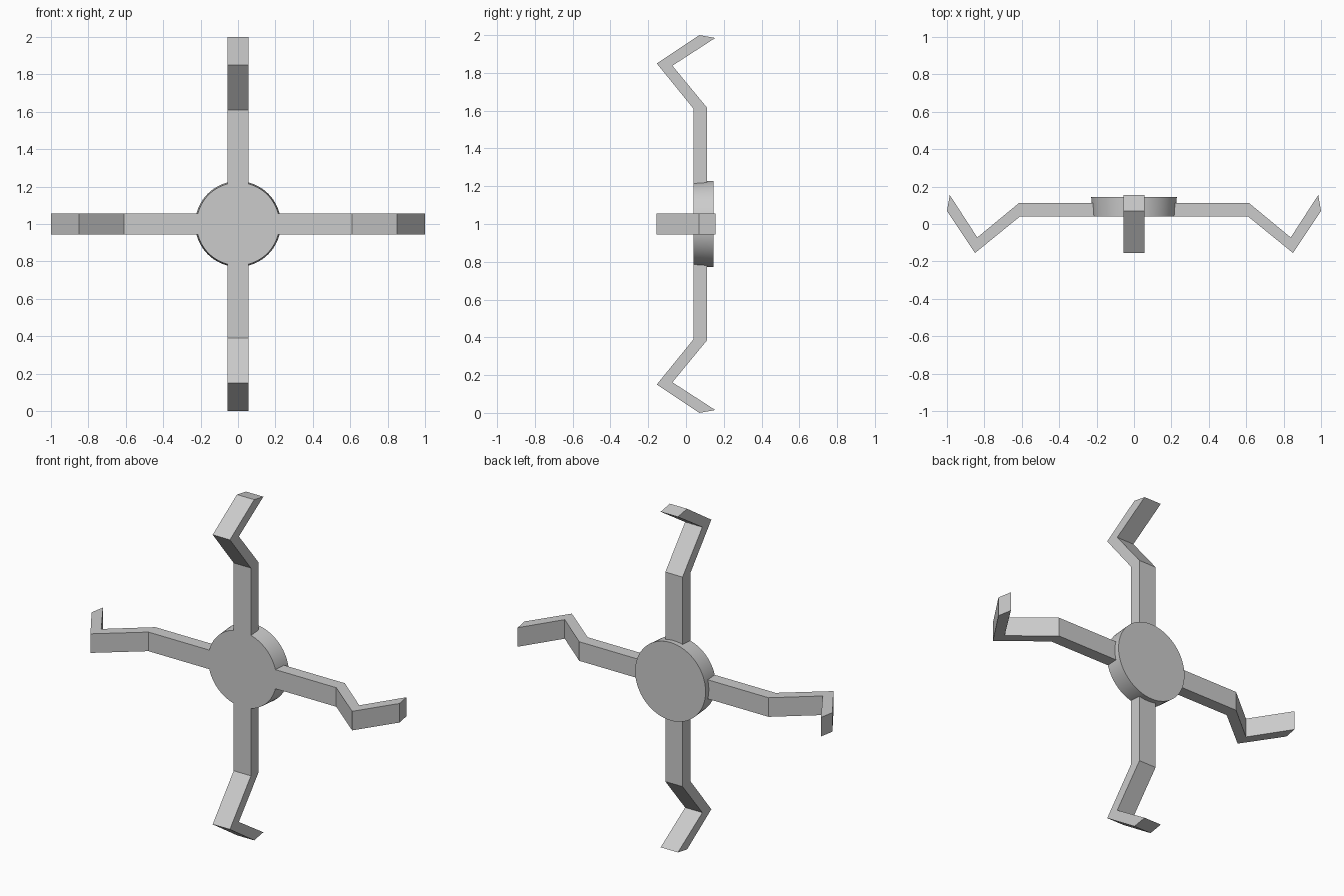
import bpy
import bmesh
from math import pi
from mathutils import Matrix, Vector

cube = bpy.data.objects.get("Cube")
if cube:
    bpy.data.objects.remove(cube, do_unlink=True)

# Single plain grey
grey = bpy.data.materials.new("plain_grey")
colour = (0.6, 0.6, 0.6, 1)
grey.diffuse_color = colour
grey.use_nodes = True
grey.node_tree.nodes["Principled BSDF"].inputs["Base Color"].default_value = colour

CENTRE = Vector((0, 0, 1))
HALF_WIDTH = 0.056


def add_object(name, bm):
    bmesh.ops.recalc_face_normals(bm, faces=bm.faces)
    mesh = bpy.data.meshes.new(name)
    bm.to_mesh(mesh)
    bm.free()
    mesh.materials.append(grey)
    obj = bpy.data.objects.new(name, mesh)
    obj.location = CENTRE
    bpy.context.collection.objects.link(obj)
    return obj


# Hub: round disc, very slightly wider at the back
FRONT, BACK = 0.04, 0.145
bm = bmesh.new()
bmesh.ops.create_cone(bm, cap_ends=True, segments=64, radius1=0.222,
                      radius2=0.229, depth=BACK - FRONT)
bmesh.ops.transform(bm, verts=bm.verts,
                    matrix=Matrix.Translation((0, (FRONT + BACK) / 2, 0))
                    @ Matrix.Rotation(-pi / 2, 4, "X"))
hub = add_object("hub", bm)
bpy.context.view_layer.objects.active = hub
hub.select_set(True)
bpy.ops.object.shade_smooth_by_angle()

# Arm profile stations: (radius, y) on the front edge and on the back edge
stations = [
    ((0.2, 0.04), (0.2, 0.112)),
    ((0.61, 0.04), (0.615, 0.112)),
    ((0.85, -0.155), (0.838, -0.072)),
    ((1.0, 0.07), (0.985, 0.155)),
]


def add_arm(name, angle):
    """Sweep a rectangular bar through the bent profile."""
    bm = bmesh.new()
    rings = []
    for (fr, fy), (br, by) in stations:
        corners = [(fr, fy, -HALF_WIDTH), (fr, fy, HALF_WIDTH),
                   (br, by, HALF_WIDTH), (br, by, -HALF_WIDTH)]
        rings.append([bm.verts.new(c) for c in corners])
    for a, b in zip(rings, rings[1:]):
        for i in range(4):
            j = (i + 1) % 4
            bm.faces.new((a[i], a[j], b[j], b[i]))
    bm.faces.new(rings[0])
    bm.faces.new(rings[-1])
    bmesh.ops.rotate(bm, verts=bm.verts, matrix=Matrix.Rotation(angle, 3, "Y"))
    add_object(name, bm)


# Four arms around the hub
for k, side in enumerate(("left", "lower", "right", "upper")):
    add_arm(side + "_arm", k * pi / 2)
